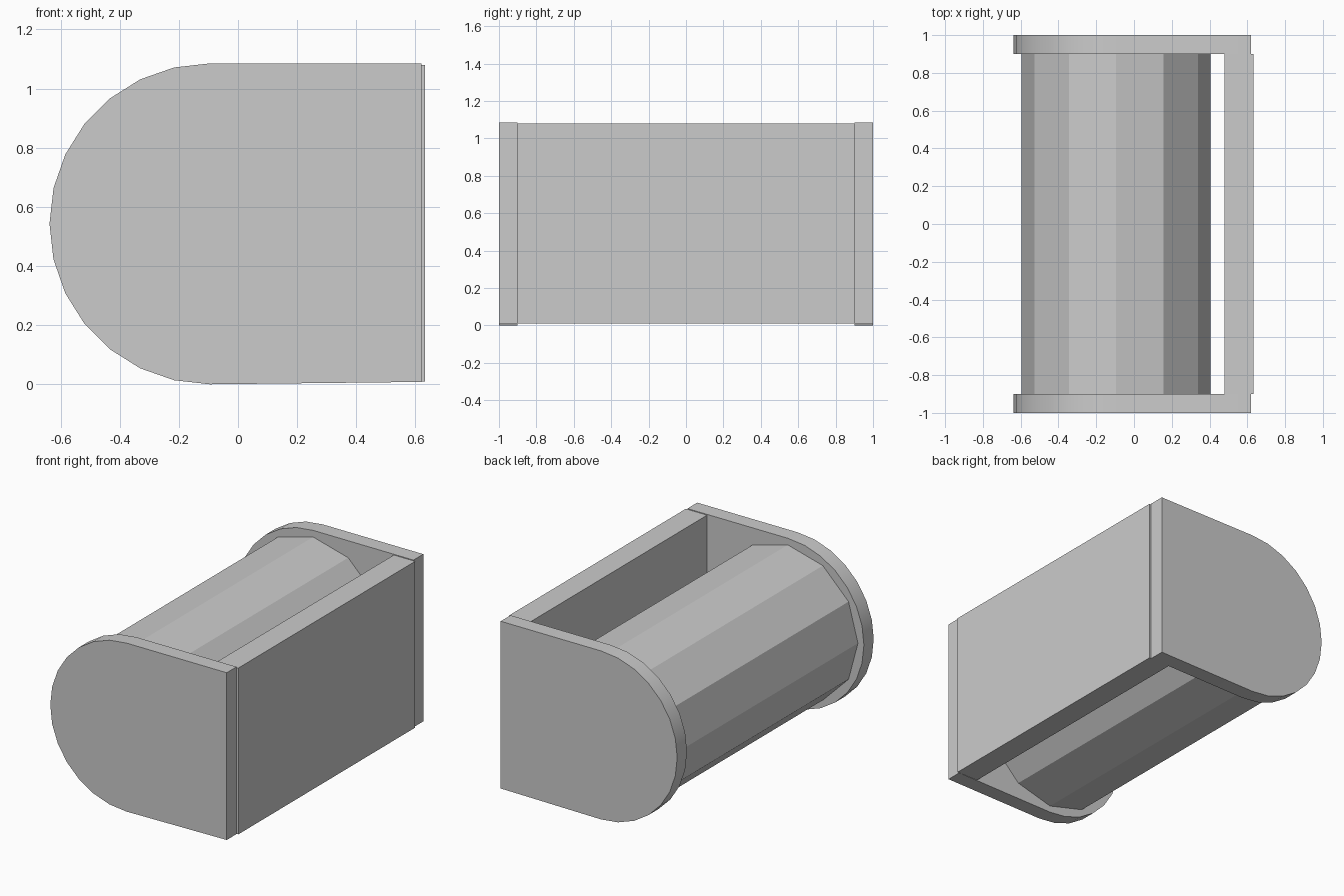
import bpy, bmesh, math

cube = bpy.data.objects.get("Cube")
if cube:
    bpy.data.objects.remove(cube, do_unlink=True)

# One plain grey for everything
grey = bpy.data.materials.new("light grey")
grey.use_nodes = True
color = (0.6, 0.6, 0.6, 1.0)
grey.diffuse_color = color
grey.node_tree.nodes["Principled BSDF"].inputs["Base Color"].default_value = color

CX, CZ = -0.095, 0.5425   # axis shared by the roller and the rounded plate ends


def extrude_y(name, profile, y0, y1, smooth=False):
    """Extrude an (x, z) outline along y into a closed solid."""
    bm = bmesh.new()
    face = bm.faces.new([bm.verts.new((x, y0, z)) for x, z in profile])
    grown = bmesh.ops.extrude_face_region(bm, geom=[face])["geom"]
    verts = [v for v in grown if isinstance(v, bmesh.types.BMVert)]
    bmesh.ops.translate(bm, verts=verts, vec=(0, y1 - y0, 0))
    bmesh.ops.recalc_face_normals(bm, faces=bm.faces)
    mesh = bpy.data.meshes.new(name)
    bm.to_mesh(mesh)
    bm.free()
    mesh.materials.append(grey)
    obj = bpy.data.objects.new(name, mesh)
    bpy.context.collection.objects.link(obj)
    if smooth:
        bpy.ops.object.select_all(action='DESELECT')
        obj.select_set(True)
        bpy.context.view_layer.objects.active = obj
        bpy.ops.object.shade_smooth_by_angle(angle=math.radians(25))
    return obj


def arc(radius, start, end, steps):
    """Points on an arc about the shared axis, angles in degrees."""
    angles = [math.radians(start + (end - start) * i / steps) for i in range(steps + 1)]
    return [(CX + radius * math.cos(a), CZ + radius * math.sin(a)) for a in angles]


# End plates: half-round towards -x, square towards +x
plate = [(0.62, 0.008), (0.62, 1.085)] + arc(0.5425, 90, 270, 14)
extrude_y("front_end_plate", plate, -1.0, -0.9, smooth=True)
extrude_y("rear_end_plate", plate, 0.9, 1.0, smooth=True)

# Back plate, standing slightly proud of the end plates
back = [(0.48, 0.009), (0.632, 0.009), (0.632, 1.08), (0.48, 1.08)]
extrude_y("back_plate", back, -0.9, 0.9)

# Twelve-sided roller between the end plates
extrude_y("roller", arc(0.5, 0, 330, 11), -0.9, 0.9)
